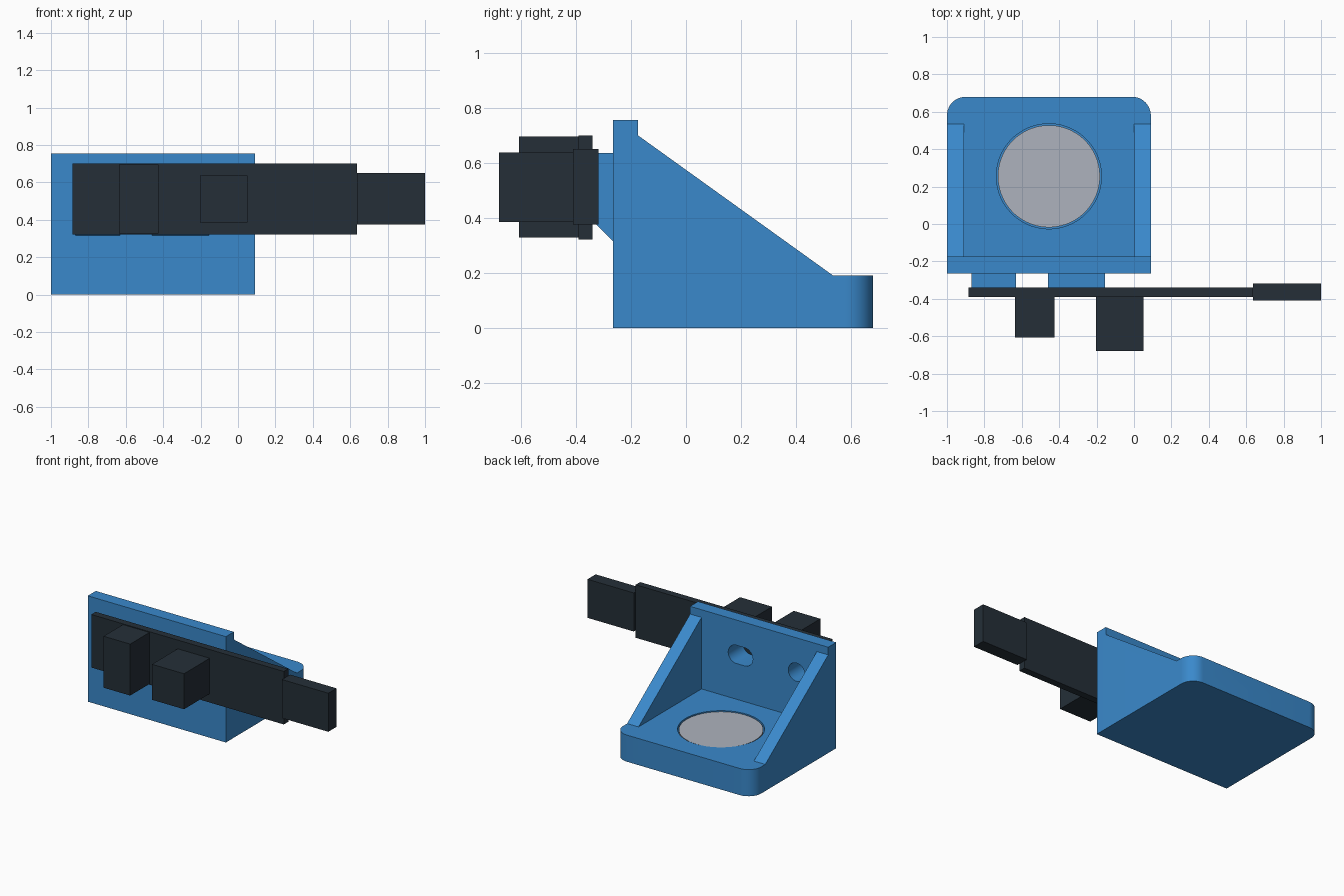
import bpy, bmesh
from math import cos, sin, pi, radians

if "Cube" in bpy.data.objects:
    bpy.data.objects.remove(bpy.data.objects["Cube"], do_unlink=True)


def material(name, rgb):
    m = bpy.data.materials.new(name)
    m.use_nodes = True
    m.diffuse_color = (*rgb, 1)
    node = next(n for n in m.node_tree.nodes if n.type == 'BSDF_PRINCIPLED')
    node.inputs["Base Color"].default_value = (*rgb, 1)
    return m


BLUE = material("bracket blue", (0.042, 0.25, 0.60))
DARK = material("dark slate", (0.018, 0.028, 0.039))
GREY = material("magnet grey", (0.42, 0.45, 0.51))


def prism(name, axis, points, lo, hi, mat):
    """Extrude a flat profile along one axis; points use the other two axes in order."""
    bm = bmesh.new()
    verts = []
    for p in points:
        co = list(p)
        co.insert("xyz".index(axis), lo)
        verts.append(bm.verts.new(co))
    face = bm.faces.new(verts)
    new = bmesh.ops.extrude_face_region(bm, geom=[face])["geom"]
    for v in new:
        if isinstance(v, bmesh.types.BMVert):
            v.co["xyz".index(axis)] = hi
    bmesh.ops.recalc_face_normals(bm, faces=bm.faces[:])
    mesh = bpy.data.meshes.new(name)
    bm.to_mesh(mesh)
    bm.free()
    mesh.materials.append(mat)
    ob = bpy.data.objects.new(name, mesh)
    bpy.context.collection.objects.link(ob)
    return ob


def box(name, x, y, z, mat):
    return prism(name, 'z', [(x[0], y[0]), (x[1], y[0]), (x[1], y[1]), (x[0], y[1])], *z, mat)


def stadium(cx, cy, r, half=0, n=48):
    """Circle, or a slot when half (the straight half length) is above zero."""
    pts = []
    for i in range(n):
        a = -pi / 2 + 2 * pi * (i + 0.5) / n
        side = half if cos(a) > 0 else -half
        pts.append((cx + side + r * cos(a), cy + r * sin(a)))
    return pts


def combine(target, tool, operation):
    mod = target.modifiers.new(operation.title(), 'BOOLEAN')
    mod.operation, mod.solver, mod.object = operation, 'EXACT', tool
    bpy.context.view_layer.objects.active = target
    bpy.ops.object.modifier_apply(modifier=mod.name)
    bpy.data.objects.remove(tool, do_unlink=True)


def smooth(ob):
    bpy.ops.object.select_all(action='DESELECT')
    ob.select_set(True)
    bpy.context.view_layer.objects.active = ob
    bpy.ops.object.shade_smooth_by_angle(angle=radians(30))


# Bracket: side profile with upright plate, sloping ribs and foot
FRONT, PLATE, BACK, FOOT = -0.265, -0.175, 0.68, 0.19
side = [(FRONT, 0), (BACK, 0), (BACK, FOOT), (0.535, FOOT), (PLATE, 0.70),
        (PLATE, 0.755), (FRONT, 0.755)]
bracket = prism("bracket", 'x', side, -1, 0.09, BLUE)

# Rounded back corners of the foot
bm = bmesh.new()
bm.from_mesh(bracket.data)
corners = [e for e in bm.edges if all(v.co.y > BACK - 0.01 for v in e.verts)
           and abs(e.verts[0].co.z - e.verts[1].co.z) > 0.1]
bmesh.ops.bevel(bm, geom=corners, offset=0.1, segments=12, profile=0.5, affect='EDGES')
bm.to_mesh(bracket.data)
bm.free()

# Hollow between the ribs
combine(bracket, box("hollow", (-0.91, 0), (PLATE, 1), (FOOT, 1), BLUE), 'DIFFERENCE')

# Mounting bosses with a sloped underside, each drilled through
boss_side = [(-0.34, 0.635), (-0.34, 0.39), (FRONT, 0.315), (-0.22, 0.315), (-0.22, 0.635)]
for x0, x1, half in ((-0.87, -0.63, 0), (-0.46, -0.155, 0.032)):
    combine(bracket, prism("boss", 'x', boss_side, x0, x1, BLUE), 'UNION')
    hole = stadium((x0 + x1) / 2, 0.51, 0.065, half)
    combine(bracket, prism("hole", 'y', hole, -0.5, 0, BLUE), 'DIFFERENCE')

# Magnet seated in a round pocket
CX, CY = -0.455, 0.255
combine(bracket, prism("pocket", 'z', stadium(CX, CY, 0.281, n=64), 0.06, 0.4, BLUE), 'DIFFERENCE')
smooth(bracket)
smooth(prism("magnet", 'z', stadium(CX, CY, 0.273, n=64), 0.06, 0.186, GREY))

# Circuit board, end connector and components
box("board", (-0.885, 0.635), (-0.39, -0.34), (0.322, 0.70), DARK)
box("end_connector", (0.635, 1.0), (-0.41, -0.318), (0.375, 0.65), DARK)
box("tall_component", (-0.635, -0.425), (-0.608, -0.39), (0.328, 0.695), DARK)
box("deep_component", (-0.203, 0.05), (-0.68, -0.39), (0.385, 0.638), DARK)
